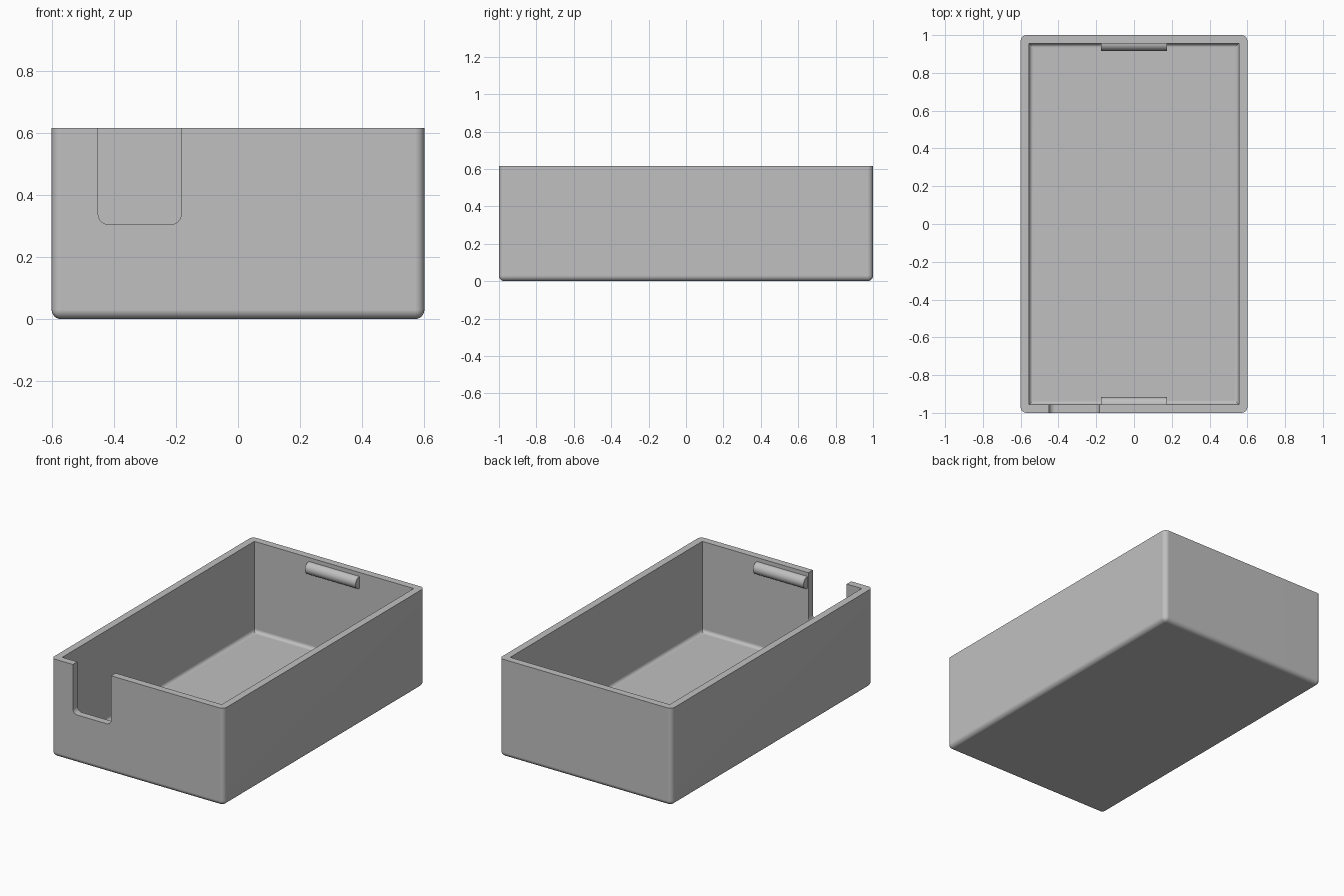
import bpy, bmesh, math
from mathutils import Vector

default = bpy.data.objects.get("Cube")
if default:
    bpy.data.objects.remove(default, do_unlink=True)

# Main sizes
HALF_X, HALF_Y, HEIGHT = 0.6, 1.0, 0.615
WALL = 0.045

grey = bpy.data.materials.new("plain grey")
grey.use_nodes = True
COLOUR = (0.527, 0.527, 0.527, 1)
grey.diffuse_color = COLOUR
for node in grey.node_tree.nodes:
    if node.type == 'BSDF_PRINCIPLED':
        node.inputs["Base Color"].default_value = COLOUR


def make_object(name, bm):
    bmesh.ops.recalc_face_normals(bm, faces=bm.faces[:])
    mesh = bpy.data.meshes.new(name)
    bm.to_mesh(mesh)
    bm.free()
    mesh.materials.append(grey)
    obj = bpy.data.objects.new(name, mesh)
    bpy.context.collection.objects.link(obj)
    return obj


def rounded_block(name, low, high, radius, choose):
    """Box between two corners, rounding the edges picked by choose(edge)."""
    low, high = Vector(low), Vector(high)
    bm = bmesh.new()
    bmesh.ops.create_cube(bm, size=1)
    for v in bm.verts:
        v.co = Vector(((low[i] + high[i]) / 2 + v.co[i] * (high[i] - low[i]) for i in range(3)))
    edges = [e for e in bm.edges if choose(e, low, high)]
    bmesh.ops.bevel(bm, geom=edges, offset=radius, segments=6, profile=0.5, affect='EDGES')
    return make_object(name, bm)


def below_top(edge, low, high):
    return min(v.co.z for v in edge.verts) < low.z + 0.001


def floor_edge(edge, low, high):
    return max(v.co.z for v in edge.verts) < low.z + 0.001


def lower_y_edge(edge, low, high):
    a, b = edge.verts
    return floor_edge(edge, low, high) and abs(a.co.y - b.co.y) > 0.01


def smooth(obj):
    bpy.ops.object.select_all(action='DESELECT')
    bpy.context.view_layer.objects.active = obj
    obj.select_set(True)
    bpy.ops.object.shade_smooth_by_angle(angle=math.radians(30))


# Open box with rounded outside edges
box = rounded_block("box_shell", (-HALF_X, -HALF_Y, 0), (HALF_X, HALF_Y, HEIGHT), 0.03, below_top)

# Hollow inside, and the round-cornered notch in the front wall
inner_x, inner_y = HALF_X - WALL, HALF_Y - WALL
cutters = [
    rounded_block("cavity_cutter", (-inner_x, -inner_y, WALL), (inner_x, inner_y, 0.8), 0.022, floor_edge),
    rounded_block("notch_cutter", (-0.45, -1.1, 0.305), (-0.183, -0.9, 0.8), 0.032, lower_y_edge),
]
bpy.context.view_layer.objects.active = box
for cutter in cutters:
    cutter.hide_render = True
    cut = box.modifiers.new(cutter.name, 'BOOLEAN')
    cut.operation = 'DIFFERENCE'
    cut.solver = 'EXACT'
    cut.object = cutter
    bpy.ops.object.modifier_apply(modifier=cut.name)
    bpy.data.objects.remove(cutter, do_unlink=True)
smooth(box)
weighted = box.modifiers.new("even_shading", 'WEIGHTED_NORMAL')
weighted.keep_sharp = True


# Half-round snap ridges inside the front and back walls
def snap_ridge(name, side):
    radius, z, half, steps = 0.038, 0.552, 0.176, 16
    profile = [(inner_y + 0.01, z + radius)]
    for i in range(steps + 1):
        a = math.pi * i / steps
        profile.append((inner_y - radius * math.sin(a), z + radius * math.cos(a)))
    profile.append((inner_y + 0.01, z - radius))
    bm = bmesh.new()
    face = bm.faces.new([bm.verts.new((-half, side * y, h)) for y, h in profile])
    grown = bmesh.ops.extrude_face_region(bm, geom=[face])
    moved = [g for g in grown["geom"] if isinstance(g, bmesh.types.BMVert)]
    bmesh.ops.translate(bm, verts=moved, vec=(2 * half, 0, 0))
    smooth(make_object(name, bm))


snap_ridge("front_snap_ridge", -1)
snap_ridge("back_snap_ridge", 1)
